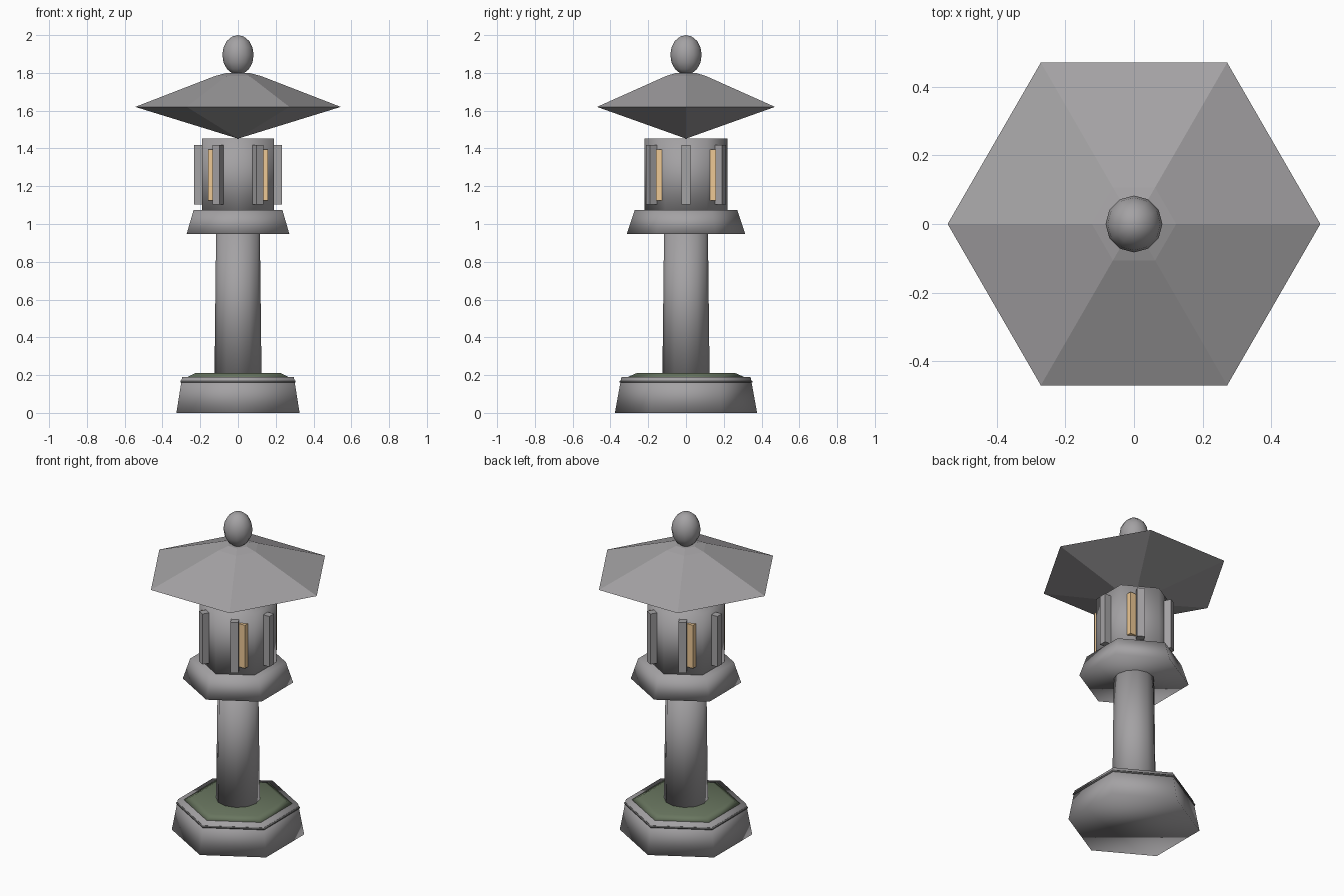
import bpy
import bmesh
from math import cos, sin, pi, radians

if "Cube" in bpy.data.objects:
    bpy.data.objects.remove(bpy.data.objects["Cube"])


def material(name, color):
    m = bpy.data.materials.new(name)
    m.diffuse_color = (*color, 1)
    m.use_nodes = True
    m.node_tree.nodes["Principled BSDF"].inputs["Base Color"].default_value = m.diffuse_color
    return m


stone = material("stone", (0.37, 0.36, 0.37))
moss = material("moss", (0.14, 0.18, 0.115))
glow = material("warm_light", (0.85, 0.58, 0.30))
dark = material("dark_stone", (0.10, 0.10, 0.10))
POINT = pi / 2   # hexagon corner on the y axis


def finish(name, bm, mat, smooth=False):
    bmesh.ops.recalc_face_normals(bm, faces=bm.faces[:])
    for f in bm.faces:
        f.smooth = smooth
    mesh = bpy.data.meshes.new(name)
    bm.to_mesh(mesh)
    bm.free()
    mesh.materials.append(mat)
    ob = bpy.data.objects.new(name, mesh)
    bpy.context.collection.objects.link(ob)
    return ob


def turned(name, profile, sides, start=0.0, mat=stone, smooth=True, closed=False):
    """Sweep (radius, z) points around z; radius 0 makes a tip, open ends get capped."""
    bm = bmesh.new()
    rings = []
    for r, z in profile:
        if r == 0:
            rings.append([bm.verts.new((0, 0, z))] * sides)
        else:
            rings.append([bm.verts.new((r * cos(start + 2 * pi * i / sides),
                                        r * sin(start + 2 * pi * i / sides), z))
                          for i in range(sides)])
    pairs = list(zip(rings, rings[1:]))
    if closed:
        pairs.append((rings[-1], rings[0]))
    for a, b in pairs:
        for i in range(sides):
            j = (i + 1) % sides
            bm.faces.new(list(dict.fromkeys((a[i], a[j], b[j], b[i]))))
    if not closed:
        for ring in (rings[0], rings[-1]):
            if ring[0] is not ring[1]:
                bm.faces.new(ring)
    return finish(name, bm, mat, smooth)


def block(name, radius, angle, z, size, mat=stone, turn=0.0):
    """Box placed around z at a given angle and turned about its own axis."""
    bm = bmesh.new()
    bmesh.ops.create_cube(bm, size=1)
    bmesh.ops.scale(bm, vec=size, verts=bm.verts)
    ob = finish(name, bm, mat)
    ob.location = (radius * cos(angle), radius * sin(angle), z)
    ob.rotation_euler.z = turn
    return ob


# Foot with groove band and moss top
turned("base", [(0.3765, 0), (0.342, 0.19)], 6, POINT)
turned("base_band", [(0.346 + 0.007 * cos(k * pi / 3), 0.166 + 0.007 * sin(k * pi / 3))
                     for k in range(6)], 6, POINT, dark, closed=True)
turned("moss_top", [(0.32, 0.185), (0.26, 0.211)], 6, POINT, moss)

# Shaft and platform
turned("shaft", [(0.125, 0.19), (0.116, 0.96)], 12, POINT)
turned("platform", [(0.314, 0.947), (0.272, 1.073)], 6, POINT)

# Light chamber with radial posts and square-set glowing panels
turned("light_chamber", [(0.22, 1.06), (0.22, 1.452)], 6, POINT)
for i in range(6):
    block(f"post_{i + 1}", 0.21, i * pi / 3, 1.26, (0.045, 0.045, 0.315), turn=i * pi / 3)
for i in range(4):
    block(f"light_panel_{i + 1}", 0.19, pi / 4 + i * pi / 2, 1.26, (0.05, 0.05, 0.27), glow)

# Roof, corners on the x axis
turned("roof", [(0, 1.452), (0.544, 1.62), (0.123, 1.783), (0.06, 1.80)], 6, smooth=False)

# Egg-shaped finial
turned("finial", [(0.083 * sin(k * pi / 8) if 0 < k < 8 else 0, 1.895 - 0.105 * cos(k * pi / 8))
                  for k in range(9)], 12)
